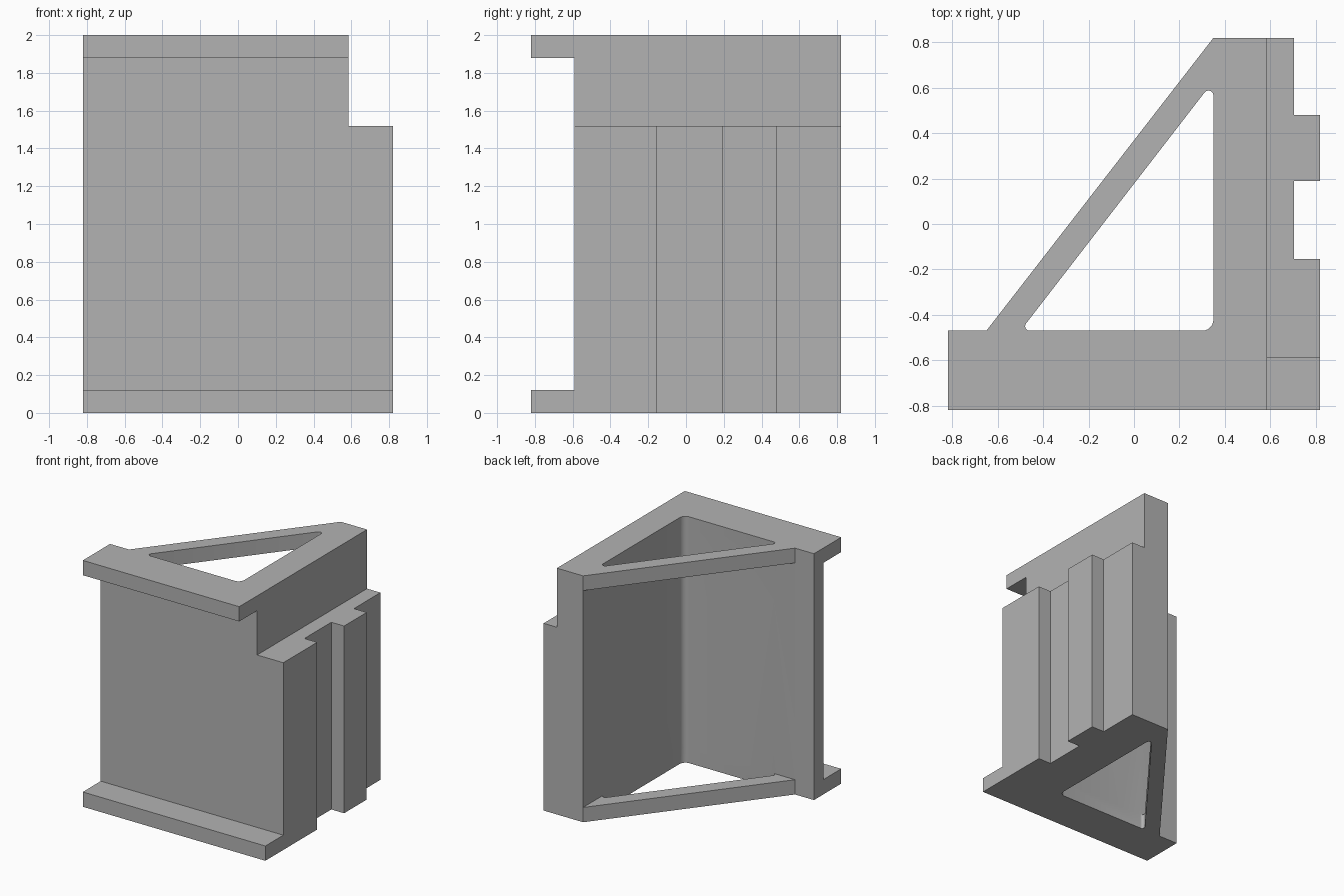
import bpy
import math
from mathutils import Vector

if "Cube" in bpy.data.objects:
    bpy.data.objects.remove(bpy.data.objects["Cube"], do_unlink=True)

# Main levels shared by the parts
HEIGHT, PLATE, STEP = 2.0, 0.12, 1.52
WALL_FRONT, WALL_BACK = -0.59, -0.47
COLUMN_IN, COLUMN_TOP, RAIL_IN, SIDE = 0.35, 0.585, 0.705, 0.82

grey = bpy.data.materials.new("plain grey")
grey.use_nodes = True
colour = (0.45, 0.45, 0.45, 1)
grey.diffuse_color = colour
grey.node_tree.nodes["Principled BSDF"].inputs["Base Color"].default_value = colour


def rounded(corners, steps=6):
    """Turn counter-clockwise (x, y, radius) corners into a filleted profile."""
    points = []
    for i, (x, y, r) in enumerate(corners):
        p = Vector((x, y))
        if not r:
            points.append((x, y))
            continue
        a = (Vector(corners[i - 1][:2]) - p).normalized()
        b = (Vector(corners[(i + 1) % len(corners)][:2]) - p).normalized()
        half = math.acos(a.dot(b)) / 2
        centre = p + (a + b).normalized() * (r / math.sin(half))
        # The arc starts square to the incoming side and turns left
        start = math.atan2(-a.y, -a.x) - math.pi / 2
        sweep = math.pi - 2 * half
        for k in range(steps + 1):
            t = start + sweep * k / steps
            points.append((round(centre.x + r * math.cos(t), 5),
                           round(centre.y + r * math.sin(t), 5)))
    return points


def prism(name, points, z0, z1):
    """Extrude a counter-clockwise profile between two heights."""
    n = len(points)
    verts = [(x, y, z) for z in (z0, z1) for x, y in points]
    faces = [list(range(n))[::-1], list(range(n, 2 * n))]
    faces += [(i, (i + 1) % n, (i + 1) % n + n, i + n) for i in range(n)]
    mesh = bpy.data.meshes.new(name)
    mesh.from_pydata(verts, [], faces)
    mesh.update()
    mesh.materials.append(grey)
    obj = bpy.data.objects.new(name, mesh)
    bpy.context.scene.collection.objects.link(obj)
    return obj


def box_profile(x0, x1, y0, y1):
    return [(x0, y0), (x1, y0), (x1, y1), (x0, y1)]


def cut(target, cutter):
    """Subtract a cutter for good and throw the cutter away."""
    cutter.hide_render = True
    mod = target.modifiers.new("cut", "BOOLEAN")
    mod.operation = "DIFFERENCE"
    mod.solver = "EXACT"
    mod.object = cutter
    bpy.context.view_layer.update()
    bpy.context.view_layer.objects.active = target
    bpy.ops.object.modifier_apply(modifier=mod.name)
    bpy.data.objects.remove(cutter, do_unlink=True)


# Whole bracket outline with the notched rails on its left side
bracket = prism("angle_bracket", [
    (-SIDE, -SIDE), (SIDE, -SIDE), (SIDE, -0.155), (RAIL_IN, -0.155),
    (RAIL_IN, 0.19), (SIDE, 0.19), (SIDE, 0.48), (RAIL_IN, 0.48),
    (RAIL_IN, SIDE), (COLUMN_IN, SIDE), (-0.65, WALL_BACK), (-SIDE, WALL_BACK),
], 0, HEIGHT)

# Front recess between the two lips
cut(bracket, prism("front_recess", box_profile(-1, 1, -1, WALL_FRONT),
                   PLATE, HEIGHT - PLATE))

# Step above the rails
cut(bracket, prism("rail_step", box_profile(COLUMN_TOP, 1, -1, 1), STEP, 3))

# Open back between the top and bottom plates, with a filleted inner corner
cut(bracket, prism("open_back", rounded([
    (-1, WALL_BACK, 0), (COLUMN_IN, WALL_BACK, 0.05),
    (COLUMN_IN, 1, 0), (-1, 1, 0)]), PLATE, HEIGHT - PLATE))

# Triangular window through both plates
cut(bracket, prism("plate_window", rounded([
    (-0.5, WALL_BACK, 0.02), (COLUMN_IN, WALL_BACK, 0.05),
    (COLUMN_IN, 0.63, 0.022)]), -1, 3))

# Smooth fillets, sharp edges elsewhere
bpy.ops.object.select_all(action="DESELECT")
bracket.select_set(True)
bpy.context.view_layer.objects.active = bracket
bpy.ops.object.shade_smooth_by_angle(angle=math.radians(35))
